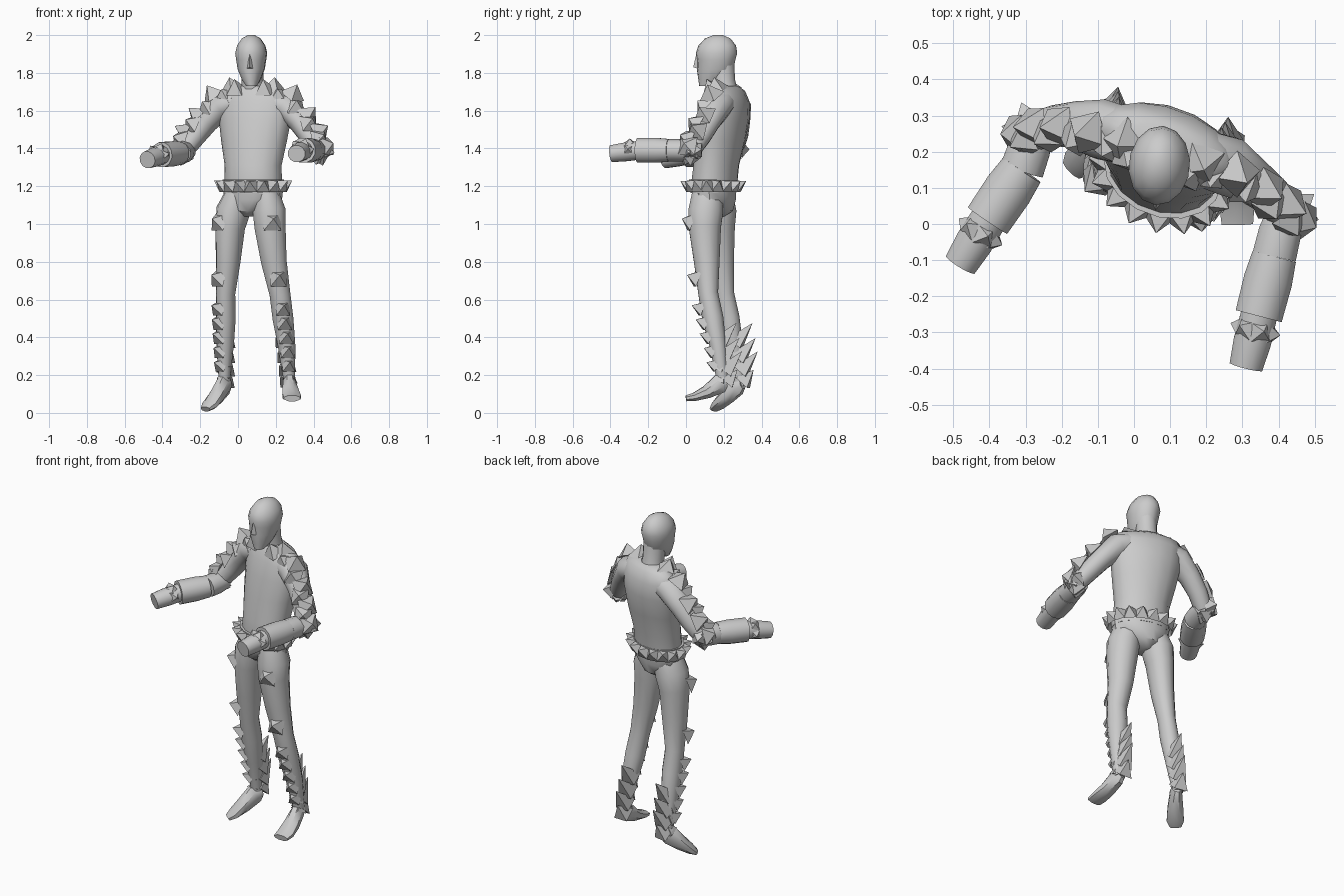
import bpy, bmesh, math
from mathutils import Vector as V

FRONT = V((-0.34, -0.94, 0))      # the body is turned about 20 degrees
SIDE = V((0.94, -0.34, 0))
UP = V((0, 0, 1))


def finish(name, bm, smooth=None):
    bmesh.ops.recalc_face_normals(bm, faces=bm.faces)
    me = bpy.data.meshes.new(name)
    bm.to_mesh(me)
    bm.free()
    ob = bpy.data.objects.new(name, me)
    bpy.context.collection.objects.link(ob)
    if smooth:
        bpy.ops.object.select_all(action='DESELECT')
        ob.select_set(True)
        bpy.context.view_layer.objects.active = ob
        bpy.ops.object.shade_smooth_by_angle(angle=math.radians(smooth))
    return ob


def tube(name, rows, ref, n=10, smooth=50, tangent=None):
    """Loft of ellipses; rows are x, y, z, half width, half depth (along ref)."""
    bm = bmesh.new()
    pts = [V(r[:3]) for r in rows]
    rings = []
    for i, r in enumerate(rows):
        t = tangent or pts[min(i + 1, len(pts) - 1)] - pts[max(i - 1, 0)]
        t = t.normalized()
        u = (ref - t * ref.dot(t)).normalized()
        w = t.cross(u)
        ring = []
        for k in range(n):
            a = 2 * math.pi * (k + 0.5) / n
            ring.append(bm.verts.new(pts[i] + w * r[3] * math.cos(a) + u * r[4] * math.sin(a)))
        rings.append(ring)
    for p, q in zip(rings, rings[1:]):
        for k in range(n):
            bm.faces.new((p[k], p[(k + 1) % n], q[(k + 1) % n], q[k]))
    bm.faces.new(rings[0])
    bm.faces.new(rings[-1])
    return finish(name, bm, smooth)


def spikes(name, items):
    """Square pyramids; items are base centre, direction, base radius, height."""
    bm = bmesh.new()
    for base, d, r, h in items:
        base, d = V(base), V(d).normalized()
        s = d.cross(UP if abs(d.z) < 0.95 else FRONT).normalized()
        t = s.cross(d)
        ring = [bm.verts.new(base + o * r * .75) for o in (s + t, t - s, -s - t, s - t)]
        tip = bm.verts.new(base + d * h)
        for k in range(4):
            bm.faces.new((ring[k], ring[(k + 1) % 4], tip))
        bm.faces.new(ring)
    finish(name, bm)


# torso, trunks and neck
tube("torso", [(.08, .148, 1.16, .15, .11), (.08, .15, 1.22, .157, .118), (.08, .16, 1.31, .155, .117),
               (.085, .185, 1.44, .18, .122), (.09, .205, 1.56, .2, .12), (.09, .215, 1.65, .205, .105),
               (.085, .215, 1.705, .185, .08), (.08, .21, 1.73, .11, .06)], FRONT, 16, 60, UP)
tube("trunks", [(.08, .148, 1.19, .165, .113), (.08, .15, 1.13, .158, .11),
                (.06, .155, 1.07, .085, .095), (.05, .155, 1.04, .035, .05)], FRONT, 12, 35, -UP)
tube("neck", [(.08, .215, 1.66, .075, .07), (.077, .2, 1.75, .058, .062), (.073, .185, 1.86, .06, .07)],
     FRONT, 12, 60)

# head with brow ridge and nose
HEAD = V((-.1, -1, 0))
tube("head", [(.072, .105, 1.73, .028, .035), (.07, .135, 1.765, .05, .07), (.07, .155, 1.82, .072, .098),
              (.07, .16, 1.87, .08, .102), (.07, .162, 1.905, .085, .11), (.07, .165, 1.945, .075, .1),
              (.07, .168, 1.982, .05, .068), (.07, .17, 2.0, .018, .025)], HEAD, 14, 45, UP)
bm = bmesh.new()
v = [bm.verts.new(p) for p in [(.042, .075, 1.82), (.086, .07, 1.82), (.06, .038, 1.83), (.062, .055, 1.9)]]
for f in [(0, 1, 2), (0, 2, 3), (1, 3, 2), (0, 3, 1)]:
    bm.faces.new([v[i] for i in f])
finish("nose", bm)

# spiked belt
tube("belt", [(.08, .145, 1.165, .16, .116), (.08, .145, 1.235, .168, .125)], FRONT, 16, 30, UP)
items = []
for k in range(16):
    a = 2 * math.pi * (k + .5) / 16
    p = V((.08, .145, 1.2)) + SIDE * .162 * math.cos(a) + FRONT * .118 * math.sin(a)
    d = SIDE * math.cos(a) + FRONT * 1.2 * math.sin(a) + UP * .6
    items.append((p, d, .046, .058))
spikes("belt_spikes", items)

# legs
tube("right_leg", [(.005, .165, 1.16, .07, .085), (-.025, .17, 1.07, .09, .098), (-.042, .17, .98, .078, .09),
                   (-.052, .18, .8, .064, .075), (-.065, .2, .63, .05, .056), (-.065, .225, .5, .052, .06),
                   (-.068, .252, .36, .046, .05), (-.072, .275, .2, .032, .034),
                   (-.07, .285, .14, .031, .034)], FRONT, 12, 60)
tube("left_leg", [(.15, .115, 1.16, .07, .085), (.165, .105, 1.07, .09, .095), (.17, .1, .98, .085, .088),
                  (.19, .11, .8, .07, .07), (.222, .118, .63, .057, .054), (.238, .142, .5, .057, .058),
                  (.257, .168, .36, .048, .046), (.27, .19, .2, .034, .034),
                  (.27, .197, .15, .031, .034)], V((0, -1, 0)), 12, 60)

# pointed feet
tube("right_foot", [(-.055, .3, .155, .028, .03), (-.075, .268, .145, .036, .058), (-.115, .215, .085, .047, .042),
                    (-.15, .172, .042, .051, .028), (-.172, .15, .02, .034, .016)], UP, 8, 40)
tube("left_foot", [(.265, .21, .165, .028, .03), (.27, .18, .155, .036, .055), (.278, .11, .11, .047, .037),
                   (.285, .045, .085, .052, .024), (.286, .0, .077, .047, .017)], UP, 8, 40)

# leg spikes: thigh, knee and shin in front, raked fins on the calf
for side, leg, f, out in [
        ("right", [(-.045, .17), (-.06, .19), (-.065, .215), (-.066, .232), (-.067, .248), (-.068, .26), (-.07, .27)],
         V((-.75, -.66, 0)), V((-.95, .3, 0))),
        ("left", [(.17, .1), (.205, .114), (.23, .13), (.24, .147), (.25, .162), (.258, .176), (.264, .184)],
         V((.15, -1, 0)), V((1, -.3, 0)))]:
    items = []
    for (x, y), z, r, off, h in zip(leg, [1.01, .71, .55, .475, .4, .325, .25],
                                    [.062, .058, .05, .05, .05, .048, .044],
                                    [.07, .052, .044, .04, .034, .03, .024],
                                    [.055, .06, .06, .06, .06, .055, .055]):
        items.append((V((x, y, z)) + f * off, f + UP * .35, r, h))
    spikes(side + "_front_leg_spikes", items)
    back = V((.2, 1, 0)) if side == "right" else V((.02, 1, 0))
    items = []
    for (x, y), z, h in zip(leg[3:], [.37, .29, .22, .16], [.14, .14, .14, .09]):
        items.append((V((x, y, z)) + back * .03, back * .85 + UP, .055, h))
        items.append((V((x, y, z + .01)) + out * .012, back * .5 + UP + out * .15, .042, h * .7))
    spikes(side + "_calf_fins", items)

# arms
arms = {
    "right": dict(upper=[(-.01, .24, 1.645, .07, .08), (-.09, .262, 1.62, .072, .085), (-.165, .275, 1.54, .06, .065),
                         (-.225, .272, 1.465, .055, .057), (-.28, .252, 1.395, .05, .052)],
                  fore=[(-.27, .265, 1.385), (-.31, .15, 1.375), (-.405, .01, 1.367), (-.48, -.112, 1.34)],
                  out=V((-.94, .2, 0))),
    "left": dict(upper=[(.18, .185, 1.645, .07, .08), (.26, .16, 1.62, .072, .085), (.328, .118, 1.54, .06, .065),
                        (.38, .078, 1.465, .055, .057), (.425, .03, 1.395, .05, .052)],
                 fore=[(.42, .045, 1.39), (.388, -.09, 1.39), (.345, -.255, 1.39), (.31, -.395, 1.372)],
                 out=V((.94, -.2, 0)))}
for side, arm in arms.items():
    out = arm["out"]
    a, b, c, d = [V(p) for p in arm["fore"]]
    tube(side + "_upper_arm", arm["upper"], FRONT, 12, 60)
    tube(side + "_forearm", [(*a, .05, .05), (*a.lerp(b, .5), .062, .06), (*b, .064, .06)], UP, 10, 60)
    tube(side + "_gauntlet", [(*b, .064, .062), (*b.lerp(c, .4), .07, .068), (*c, .068, .068)], UP, 12, 40)
    tube(side + "_fist", [(*c.lerp(b, .1), .052, .05), (*c.lerp(d, .5), .054, .051), (*d, .048, .046)], UP, 12, 45)

    # small spikes around the wrist
    ax = (d - c).normalized()
    w = ax.cross(UP).normalized()
    items = []
    for k in range(4):
        t = math.radians(-10 + k * 60)
        r = w * math.cos(t) + UP * math.sin(t)
        items.append((c.lerp(d, .28) + r * .04, r - ax * .1, .036, .032))
    spikes(side + "_wrist_spikes", items)

    # overlapping spikes from the collar over the shoulder to the elbow
    rows = [V(r[:3]) for r in arm["upper"]]
    ups = [1, .85, .65, .5, .35]
    outs = [.2, .5, .8, 1, 1]
    inner = rows[0] - out * .02
    items = [(inner + UP * .055 + FRONT * .05, UP + FRONT * .5, .058, .075)]
    for i, p in enumerate(rows):
        n = (out * outs[i] + UP * ups[i] + FRONT * .25).normalized()
        items.append((p + n * (.065 if i < 2 else .05), n, .066, .073 if i < 4 else .045))
        if i < 4:
            q = p.lerp(rows[i + 1], .5)
            m = (n + FRONT * .6).normalized()
            items.append((q + m * .055, m, .06, .055))
    spikes(side + "_shoulder_spikes", items)

    # elbow guard
    e = rows[-1]
    items = [(e + g.normalized() * .035, g, .055, .055) for g in
             (out - UP * .2, out * .3 - UP, -FRONT + out * .8, FRONT * .4 - UP * .9)]
    spikes(side + "_elbow_spikes", items)
